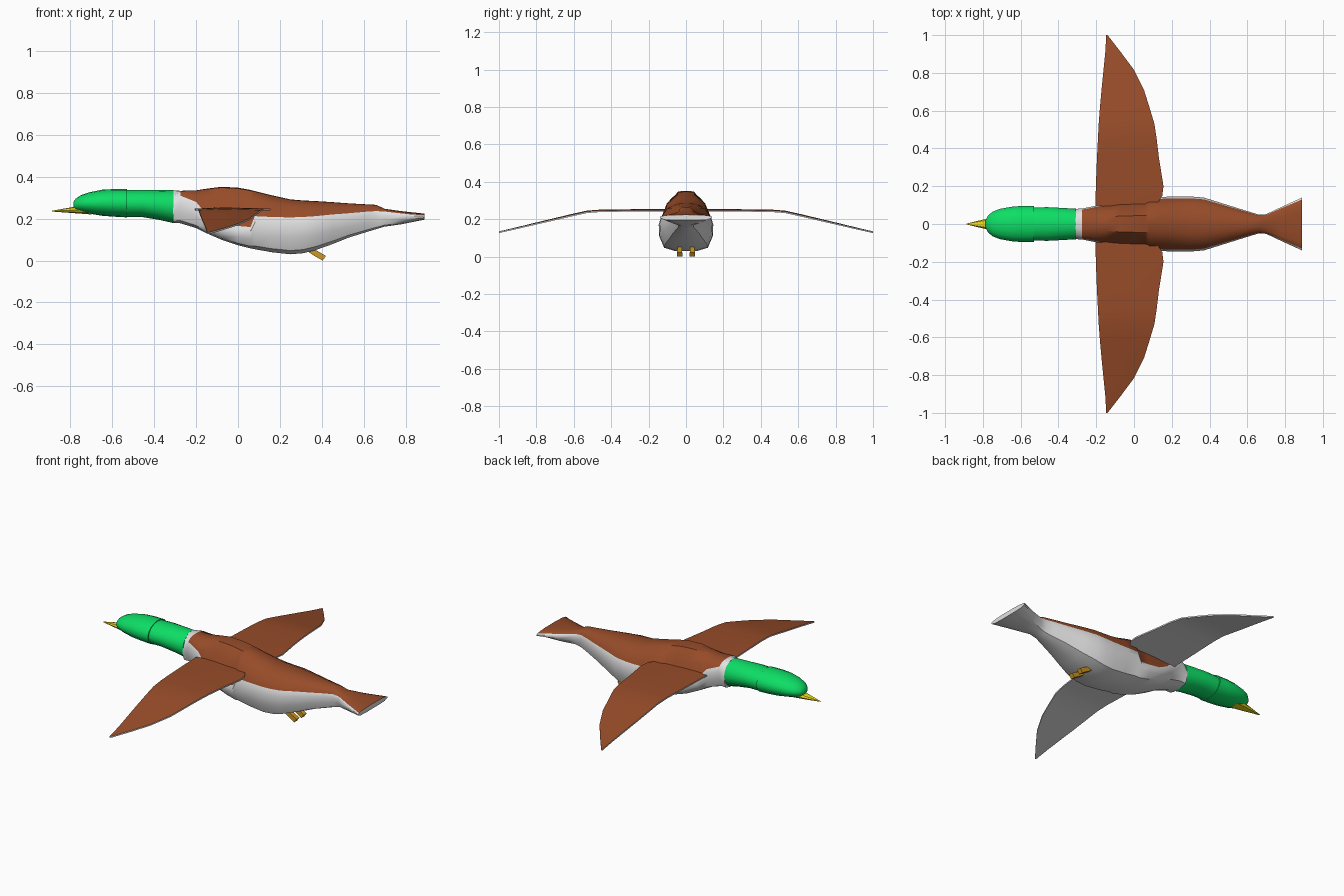
import bpy, bmesh, math

if "Cube" in bpy.data.objects:
    bpy.data.objects.remove(bpy.data.objects["Cube"])


def mat(name, rgb):
    m = bpy.data.materials.new(name)
    m.diffuse_color = (*rgb, 1)
    m.use_nodes = True
    m.node_tree.nodes["Principled BSDF"].inputs["Base Color"].default_value = m.diffuse_color
    return m


GREEN = mat("bright green", (0.004, 0.73, 0.13))
BROWN = mat("russet brown", (0.31, 0.072, 0.022))
WHITE = mat("white", (0.75, 0.75, 0.76))
YELLOW = mat("beak yellow", (0.82, 0.68, 0.01))
OCHRE = mat("leg ochre", (0.6, 0.3, 0.015))


def loft(name, rings, mats, rule=None, angle=40):
    """Skin closed rings; rule(segment, side) picks the material of each face."""
    bm = bmesh.new()
    vs = [[bm.verts.new(p) for p in r] for r in rings]
    n = len(rings[0])
    for i in range(len(vs) - 1):
        for j in range(n):
            k = (j + 1) % n
            f = bm.faces.new((vs[i][j], vs[i][k], vs[i + 1][k], vs[i + 1][j]))
            f.material_index = rule(i, j) if rule else 0
    for cap in (vs[0], vs[-1]):
        f = bm.faces.new(cap)
        f.material_index = len(mats) - 1
    bmesh.ops.recalc_face_normals(bm, faces=bm.faces)
    me = bpy.data.meshes.new(name)
    bm.to_mesh(me)
    bm.free()
    for m in mats:
        me.materials.append(m)
    ob = bpy.data.objects.new(name, me)
    bpy.context.collection.objects.link(ob)
    bpy.ops.object.select_all(action='DESELECT')
    ob.select_set(True)
    bpy.context.view_layer.objects.active = ob
    bpy.ops.object.shade_smooth_by_angle(angle=math.radians(angle))
    return ob


def oval(x, w, bot, top, n=16, cy=0):
    c, h = (top + bot) / 2, (top - bot) / 2
    return [(x, cy + w * math.cos(2 * math.pi * k / n), c + h * math.sin(2 * math.pi * k / n))
            for k in range(n)]


def body_ring(x, w, bot, split, top):
    # half section from the back down to the belly; point 3 is the colour line
    up, dn = top - split, split - bot
    half = [(0, top), (.32 * w, top - .02 * up), (.72 * w, split + .62 * up),
            (.93 * w, split), (w, split - .2 * dn), (.98 * w, split - .55 * dn),
            (.8 * w, bot + .1 * dn), (.4 * w, bot), (0, bot)]
    return [(x, y, z) for y, z in half] + [(x, -y, z) for y, z in half[-2:0:-1]]


# body and fanned tail: brown back, white belly, white collar in front
sections = [
    (-.31, .08, .18, .27, .335), (-.275, .082, .178, .31, .333),
    (-.20, .097, .155, .28, .335), (-.15, .112, .13, .22, .343),
    (-.08, .13, .10, .18, .352), (0, .137, .073, .165, .348),
    (.06, .14, .058, .16, .337), (.08, .141, .054, .212, .332),
    (.16, .144, .04, .208, .312), (.25, .146, .03, .206, .292),
    (.31, .145, .035, .208, .287), (.37, .14, .05, .212, .284),
    (.45, .115, .078, .22, .279), (.53, .09, .11, .226, .273),
    (.62, .062, .138, .234, .268), (.66, .05, .15, .236, .266),
    (.70, .052, .162, .234, .247), (.78, .09, .173, .225, .236),
    (.89, .14, .195, .217, .224)]
loft("body_and_tail", [body_ring(*s) for s in sections], [BROWN, WHITE],
     lambda i, j: 0 if i > 0 and (j < 3 or j > 12) else 1)

# neck
loft("neck", [oval(*s) for s in [(-.54, .087, .208, .337), (-.46, .089, .208, .338),
                                 (-.38, .085, .195, .337), (-.308, .081, .179, .336)]], [GREEN])

# head, slightly wider than the neck
loft("head", [oval(*s) for s in [(-.786, .02, .255, .28), (-.775, .042, .24, .295),
                                 (-.75, .064, .233, .312), (-.71, .08, .224, .326),
                                 (-.65, .091, .214, .338), (-.60, .095, .21, .341),
                                 (-.53, .095, .206, .341)]], [GREEN])

# beak
loft("beak", [oval(-.888, .002, .234, .238, 8), oval(-.78, .028, .226, .257, 8),
              oval(-.70, .042, .22, .27, 8)], [YELLOW])


# wings: flat inner half, drooping outer half, brown above and white below
def wing_ring(s, y, lead, trail, z, t):
    mid = lead + .4 * (trail - lead)
    return [(lead, s * y, z), (mid, s * y, z + t), (trail, s * y, z),
            (trail, s * y, z - .008), (mid, s * y, z - .006), (lead, s * y, z - .008)]


stations = [(.06, -.205, .10, .247, .006), (.11, -.204, .125, .248, .006),
            (.15, -.203, .15, .248, .006), (.20, -.202, .156, .248, .006),
            (.35, -.196, .132, .248, .005), (.45, -.191, .12, .247, .005),
            (.53, -.187, .108, .241, .005), (.62, -.18, .081, .221, .005),
            (.71, -.172, .053, .2, .004), (.82, -.161, -.003, .175, .003),
            (.91, -.152, -.07, .154, .002), (1.0, -.147, -.14, .134, .001)]
for side, s in (("left", -1), ("right", 1)):
    loft(side + "_wing", [wing_ring(s, *q) for q in stations], [BROWN, WHITE],
         lambda i, j: 0 if j < 2 else 1)
    # short leg trailing behind the belly
    leg = []
    for x, z, w in ((.33, .062, .011), (.37, .035, .012), (.412, .011, .014)):
        leg.append([(x + a * .008, s * .034 + b * w, z + a * .011)
                    for a, b in ((1, 1), (1, -1), (-1, -1), (-1, 1))])
    loft(side + "_leg", leg, [OCHRE], angle=30)
